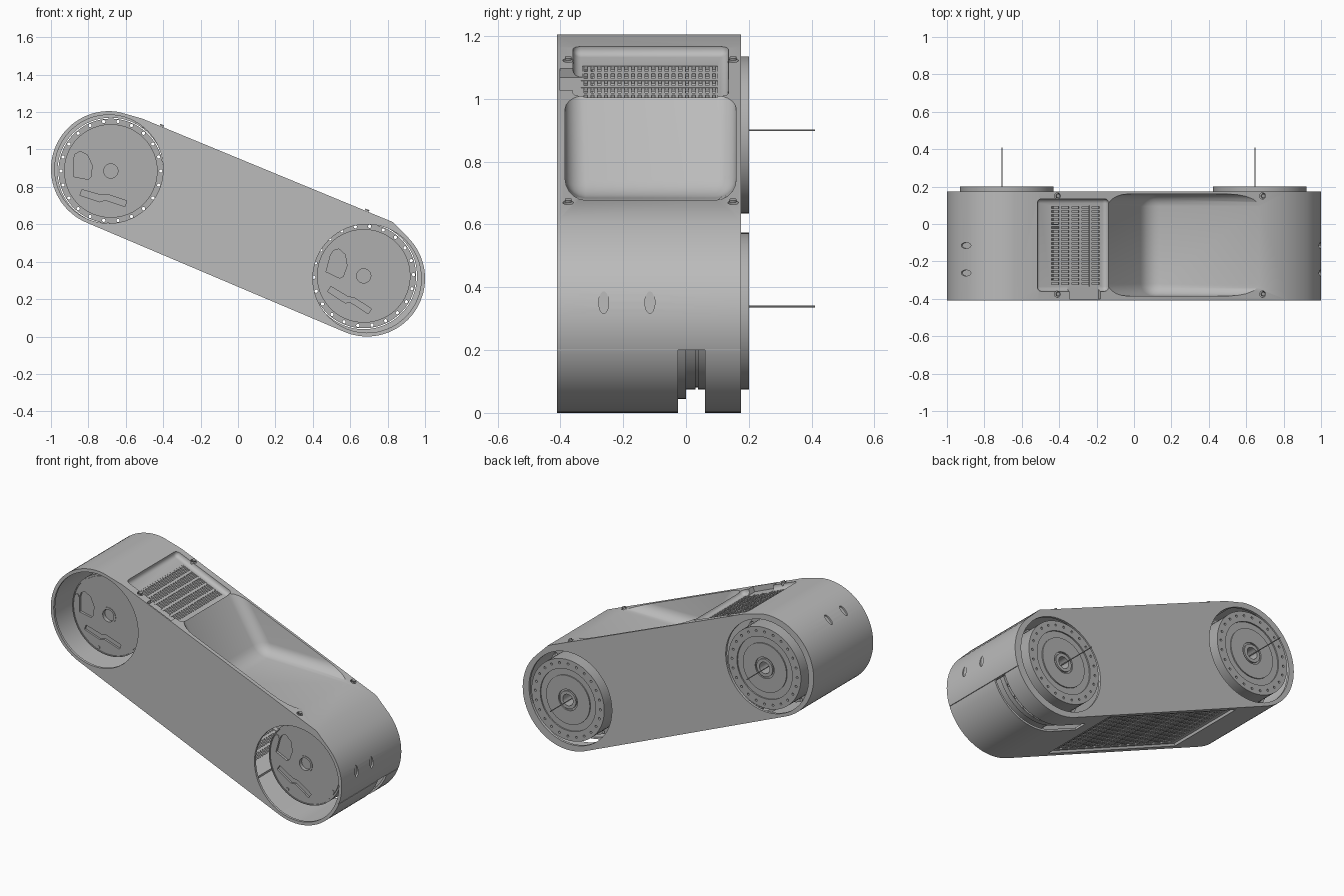
import bpy, bmesh
from math import pi, sin, cos, atan2, hypot
from mathutils import Matrix

cube = bpy.data.objects.get("Cube")
if cube:
    bpy.data.objects.remove(cube)

# Link frame: local x runs along the arm, local z is its upper side
END_X, END_Z, MID_Z, R = 0.69, 0.2925, 0.6025, 0.31
HALF = hypot(END_X, END_Z)
FRAME = Matrix.Translation((0, 0, MID_Z)) @ Matrix.Rotation(atan2(END_Z, END_X), 4, 'Y')
FRONT, BACK = -0.41, 0.175
# Motor name: centre x, centre z, turn about its axis
MOTORS = {"upper": (-0.68, 0.885, 0), "lower": (0.672, 0.324, 0.26)}


def material(name, value):
    m = bpy.data.materials.new(name)
    m.use_nodes = True
    colour = (value, value, value, 1)
    m.diffuse_color = colour
    m.node_tree.nodes["Principled BSDF"].inputs["Base Color"].default_value = colour
    return m


SHELL = material("shell grey", 0.5)
MOTOR = material("motor grey", 0.43)


def finish(name, bm, mat, mtx=None):
    bmesh.ops.recalc_face_normals(bm, faces=bm.faces[:])
    if mtx:
        bm.transform(mtx)
    me = bpy.data.meshes.new(name)
    bm.to_mesh(me)
    bm.free()
    me.materials.append(mat)
    ob = bpy.data.objects.new(name, me)
    bpy.context.collection.objects.link(ob)
    return ob


def prism(name, shapes, mat=SHELL, mtx=None, bevel=0):
    """Extrude each (xz outline, y start, y end) along y."""
    bm = bmesh.new()
    for pts, y0, y1 in shapes:
        face = bm.faces.new([bm.verts.new((x, y0, z)) for x, z in pts])
        ext = bmesh.ops.extrude_face_region(bm, geom=[face])["geom"]
        bmesh.ops.translate(bm, vec=(0, y1 - y0, 0),
                            verts=[v for v in ext if isinstance(v, bmesh.types.BMVert)])
    if bevel:
        bmesh.ops.recalc_face_normals(bm, faces=bm.faces[:])
        bmesh.ops.bevel(bm, geom=bm.edges[:], offset=bevel, segments=5,
                        profile=0.5, affect='EDGES')
    return finish(name, bm, mat, mtx)


def lathe(name, profile, mat, mtx):
    bm = bmesh.new()
    vs = [bm.verts.new((r, y, 0)) for r, y in profile]
    edges = [bm.edges.new(p) for p in zip(vs, vs[1:])]
    bmesh.ops.spin(bm, geom=vs + edges, cent=(0, 0, 0), axis=(0, 1, 0),
                   angle=2 * pi, steps=64, use_merge=True)
    bmesh.ops.remove_doubles(bm, verts=bm.verts[:], dist=0.0002)
    return finish(name, bm, mat, mtx)


def cut(ob, *cutters):
    bpy.context.view_layer.objects.active = ob
    for c in cutters:
        c.hide_render = True
        mod = ob.modifiers.new("cut", 'BOOLEAN')
        mod.operation, mod.solver, mod.object = 'DIFFERENCE', 'EXACT', c
        bpy.ops.object.modifier_apply(modifier=mod.name)
        bpy.data.objects.remove(c)


def smooth(ob):
    ob.data.shade_smooth()
    ob.data.set_sharp_from_angle(angle=0.5)


def ellipse(cx, cz, rx, rz=None, n=64):
    rz = rz or rx
    return [(cx + rx * cos(2 * pi * i / n), cz + rz * sin(2 * pi * i / n)) for i in range(n)]


def rect(x0, x1, z0, z1):
    return [(x0, z0), (x1, z0), (x1, z1), (x0, z1)]


def capsule(r, n=40):
    right = [(HALF + r * sin(pi * i / n), r * cos(pi * i / n)) for i in range(n + 1)]
    return right + [(-x, -z) for x, z in right]


def lid_height(x):
    """Height of the slightly raised upper flat, in the link frame."""
    return 0.318 + (x + 0.69) * 0.0095


def outline():
    """Capsule whose upper flat stands a little proud of the rounded ends."""
    pts = capsule(R)
    return ([(x, lid_height(x)) for x in (-0.69, 0.757)] + pts[5:41] + pts[41:79])


def scoop(grow):
    """Wedge-shaped pocket with a steep wall and a level floor."""
    g = grow
    pts = [(-0.263 - g, 1.2), (0.07 - g, 0.686 - g), (0.9, 0.674 - g), (0.9, 1.2)]
    return prism("scoop_cutter", [(pts, -0.385 - g, 0.16 + g)], bevel=0.065)


# Hollow housing with the scoop and the vent recesses left walled
housing = prism("housing", [(outline(), FRONT, BACK)], mtx=FRAME)
void = prism("void_cutter", [(capsule(R - 0.013), FRONT + 0.015, BACK - 0.015)], mtx=FRAME)
cut(void, scoop(0.016),
    prism("recess_backing", [(rect(-0.715, -0.265, 0.274, 0.4), -0.45, 0.2),
                             (rect(-0.57, 0.49, -0.4, -0.277), -0.45, 0.2)], mtx=FRAME))
cut(housing, scoop(0),
    prism("upper_recess", [(rect(-0.696, -0.283, 0.291, 0.4), -0.36, 0.135)],
          mtx=FRAME, bevel=0.025),
    prism("lower_recess", [(rect(-0.53, 0.46, -0.4, -0.295), -0.375, 0.145)], mtx=FRAME),
    prism("tab_cutter", [(rect(-0.51, -0.33, 0.289, 0.4), -0.402, -0.33)], mtx=FRAME),
    void)

# Vent windows, end openings, lower cable slot and cover seams
# Vent name: x range, y range, height range, columns, rows
VENTS = {"upper_vent": (-0.61, -0.316, -0.33, 0.1, 0.277, 0.29, 6, 20),
         "lower_vent": (-0.49, 0.4, -0.362, 0.132, -0.292, -0.279, 18, 23)}
windows = [(rect(x0, x1, z0 - 0.05, z1 + 0.05), y0, y1)
           for x0, x1, y0, y1, z0, z1, *counts in VENTS.values()]
cut(housing,
    prism("window_cutter", windows, mtx=FRAME),
    prism("front_openings", [(ellipse(s * HALF, 0, 0.29), -0.6, 0) for s in (-1, 1)],
          mtx=FRAME),
    prism("back_openings", [(ellipse(x, z, 0.285), 0, 0.4) for x, z, t in MOTORS.values()]),
    prism("slot_cutter", [(rect(0.4, 1.1, -0.1, 0.2), -0.025, 0.06)]),
    prism("seam_cutter", [(rect(0.976, 1.1, 0.198, 0.202), -0.5, 0.3),
                          (rect(-1.1, -0.902, 0.668, 0.672), -0.5, 0.3)]))

# Oval screw wells on both rounded ends
for y in (-0.262, -0.115):
    oval = [(ellipse(0, 0, 0.016, 0.035, 24), 0.299, 0.36)]
    low = Matrix.Translation((END_X, y, 0.352)) @ Matrix.Rotation(-pi / 2, 4, 'Z')
    high = (Matrix.Translation((-END_X, y, MID_Z + END_Z))
            @ Matrix.Rotation(0.83, 4, 'Y') @ Matrix.Rotation(pi / 2, 4, 'Z'))
    cut(housing, prism("well_low", oval, mtx=low), prism("well_high", oval, mtx=high))

# Cover screws sunk beside the scoop and vent
for x in (-0.58, 0.607):
    for y in (-0.375, 0.15):
        at = (FRAME @ Matrix.Translation((x, y, lid_height(x)))
              @ Matrix.Rotation(pi / 2, 4, 'X'))
        cut(housing, prism("screw_well", [(ellipse(0, 0, 0.017, n=24), -0.02, 0.009)], mtx=at))
        prism("cover_screw", [(ellipse(0, 0, 0.011, n=24), 0.003, 0.011)], MOTOR, at)
smooth(housing)

# Vent grilles made of crossing bars
for name, (x0, x1, y0, y1, z0, z1, columns, rows) in VENTS.items():
    bars = []
    for i in range(columns):
        x = x0 + (x1 - x0) * i / (columns - 1)
        bars.append((rect(x - 0.008, x + 0.008, z0, z1), y0 - 0.005, y1 + 0.005))
    for j in range(rows + 1):
        y = y0 + (y1 - y0) * j / rows
        bars.append((rect(x0, x1, z0 + 0.001, z1 - 0.001), y - 0.0055, y + 0.0055))
    prism(name + "_grille", bars, mtx=FRAME)

# Joint motors: front plate, drilled flange and stepped output disc
PROFILE = [(0, -0.28), (0.038, -0.28), (0.038, -0.303), (0.05, -0.303), (0.05, -0.3),
           (0.238, -0.3), (0.238, -0.294), (0.244, -0.294), (0.244, -0.3),
           (0.25, -0.3), (0.25, -0.03), (0.28, -0.03), (0.28, 0), (0.25, 0), (0.25, 0.03),
           (0.243, 0.03), (0.243, 0.038), (0.25, 0.038), (0.25, 0.2),
           (0.19, 0.2), (0.19, 0.192), (0.15, 0.192), (0.15, 0.199), (0.065, 0.199),
           (0.065, 0.19), (0.055, 0.19), (0.055, 0.2), (0.035, 0.2), (0.035, 0.12), (0, 0.12)]
PATCH = [(-0.2, -0.03), (-0.12, -0.045), (-0.105, -0.03), (-0.1, 0.03), (-0.125, 0.085),
         (-0.165, 0.105), (-0.19, 0.09), (-0.2, 0.06)]
GROOVE = [(-0.165, -0.13), (-0.06, -0.165), (-0.03, -0.155), (0.075, -0.19),
          (0.085, -0.16), (-0.02, -0.125), (-0.05, -0.13), (-0.155, -0.1)]


def ring(count, radius, r, y0, y1):
    return [(ellipse(radius * cos(2 * pi * i / count), radius * sin(2 * pi * i / count), r, n=12),
             y0, y1) for i in range(count)]


for label, (x, z, turn) in MOTORS.items():
    place = Matrix.Translation((x, 0, z))
    spun = place @ Matrix.Rotation(turn, 4, 'Y')
    motor = lathe(label + "_motor", PROFILE, MOTOR, spun)
    cut(motor,
        prism("flange_holes", ring(22, 0.267, 0.009, -0.1, 0.01), mtx=spun),
        prism("disc_holes", ring(24, 0.224, 0.007, 0.185, 0.3), mtx=spun),
        prism("plate_pockets", [(PATCH, -0.4, -0.285), (GROOVE, -0.4, -0.288)], mtx=spun))
    smooth(motor)
    # Small screws on the front plate
    prism(label + "_plate_screws", ring(4, 0.225, 0.011, -0.304, -0.298), MOTOR,
          spun @ Matrix.Rotation(-1.26, 4, 'Y'))
    # Thin pin projecting from the back
    prism(label + "_pin", [(ellipse(-0.025, 0.015, 0.003, n=8), 0.11, 0.41)], MOTOR, place)
